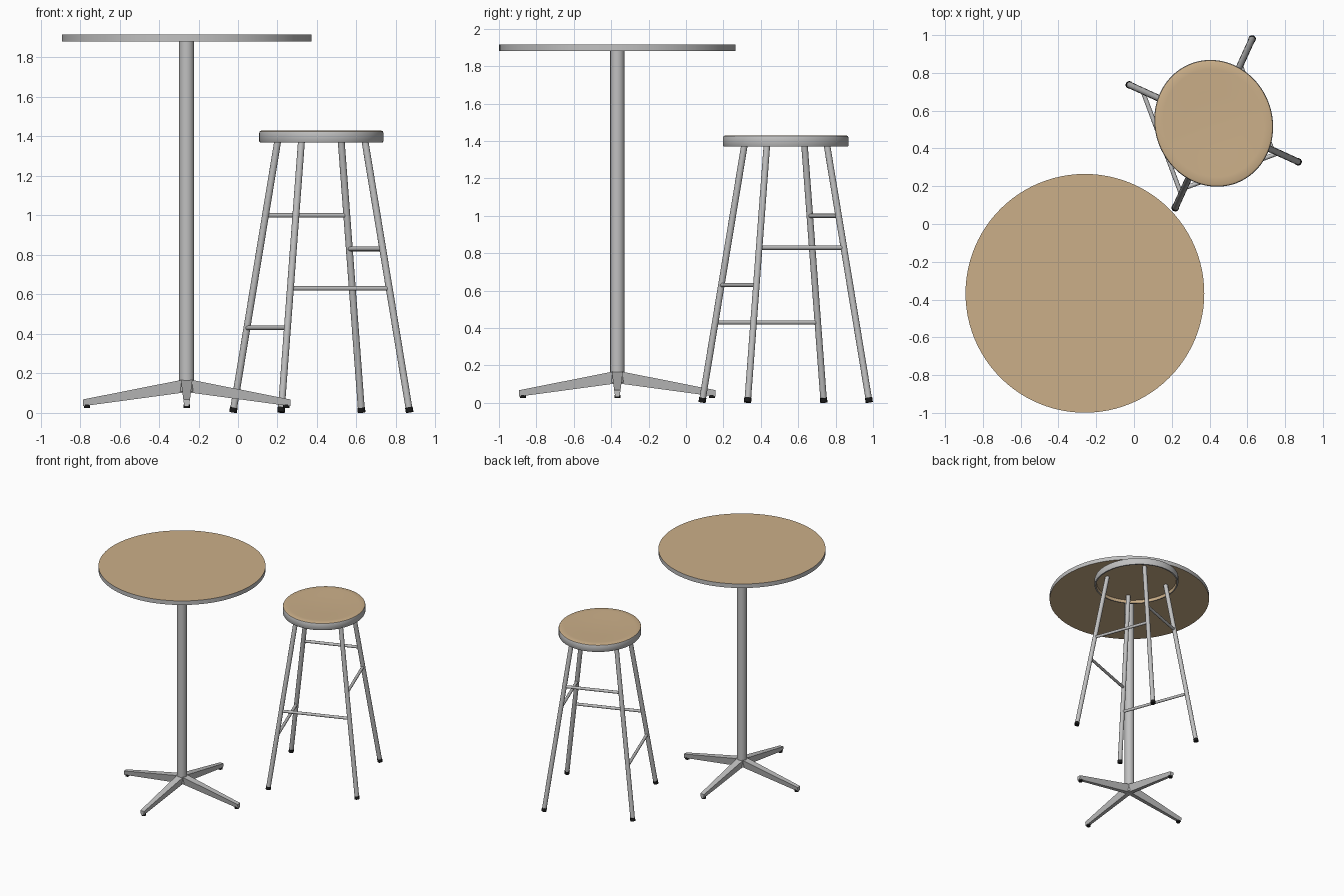
import bpy, bmesh, math
from mathutils import Vector

if "Cube" in bpy.data.objects:
    bpy.data.objects.remove(bpy.data.objects["Cube"])


def mat(name, col):
    m = bpy.data.materials.new(name)
    m.diffuse_color = (*col, 1)
    m.use_nodes = True
    m.node_tree.nodes["Principled BSDF"].inputs["Base Color"].default_value = m.diffuse_color
    return m


WOOD = mat("tan wood", (0.60, 0.43, 0.25))
GREY = mat("grey metal", (0.53, 0.53, 0.53))
BLACK = mat("black rubber", (0.01, 0.01, 0.01))


def finish(name, bm, mats, smooth=True):
    bmesh.ops.recalc_face_normals(bm, faces=bm.faces)
    me = bpy.data.meshes.new(name)
    bm.to_mesh(me)
    bm.free()
    for m in mats:
        me.materials.append(m)
    ob = bpy.data.objects.new(name, me)
    bpy.context.collection.objects.link(ob)
    if smooth:
        bpy.ops.object.select_all(action='DESELECT')
        ob.select_set(True)
        bpy.context.view_layer.objects.active = ob
        bpy.ops.object.shade_smooth_by_angle(angle=math.radians(40))
    return ob


def rod(name, a, b, r, m, n=20):
    a, b = Vector(a), Vector(b)
    bm = bmesh.new()
    bmesh.ops.create_cone(bm, cap_ends=True, segments=n, radius1=r, radius2=r, depth=(b - a).length)
    bm.transform((b - a).to_track_quat('Z', 'Y').to_matrix().to_4x4())
    bmesh.ops.translate(bm, verts=bm.verts, vec=(a + b) / 2)
    return finish(name, bm, [m])


def lathe(name, profile, mats, grey_spans, sx, sy, n=96):
    # profile runs from axis to axis; listed spans get the second material
    bm = bmesh.new()
    rings = []
    for r, z in profile:
        if r == 0:
            rings.append([bm.verts.new((0, 0, z))] * n)
        else:
            rings.append([bm.verts.new((r * sx * math.cos(2 * math.pi * i / n),
                                        r * sy * math.sin(2 * math.pi * i / n), z)) for i in range(n)])
    for k in range(len(rings) - 1):
        p, q = rings[k], rings[k + 1]
        for i in range(n):
            j = (i + 1) % n
            vs = list(dict.fromkeys([p[i], p[j], q[j], q[i]]))
            bm.faces.new(vs).material_index = int(k in grey_spans)
    return finish(name, bm, mats)


# ---- table ----
TX, TY = -0.26, -0.367
top = lathe("table_top", [(0, 1.881), (1, 1.881), (1, 1.915), (0, 1.915)], [WOOD, GREY], {1}, 0.632, 0.632)
top.location = (TX, TY, 0)
rod("table_column", (TX, TY, 0.108), (TX, TY, 1.881), 0.038, GREY, 32)

# four tapered base legs, narrower toward the bottom and the tip
for k in range(4):
    bm = bmesh.new()
    ends = []
    for x, zt, zb, wt, wb in ((0.0, 0.172, 0.105, 0.03, 0.018), (0.525, 0.068, 0.034, 0.017, 0.012)):
        ends.append([bm.verts.new(c) for c in ((x, -wt, zt), (x, wt, zt), (x, wb, zb), (x, -wb, zb))])
    p, q = ends
    bm.faces.new(p)
    bm.faces.new(q)
    for i in range(4):
        j = (i + 1) % 4
        bm.faces.new((p[i], p[j], q[j], q[i]))
    ang = k * math.pi / 2
    ob = finish(f"table_base_leg_{k + 1}", bm, [GREY], False)
    ob.location = (TX, TY, 0)
    ob.rotation_euler.z = ang
    fx, fy = TX + 0.505 * math.cos(ang), TY + 0.505 * math.sin(ang)
    rod(f"table_foot_{k + 1}", (fx, fy, 0.025), (fx, fy, 0.042), 0.016, BLACK, 16)

# ---- stool ----
SX, SY = 0.422, 0.533
seat = lathe("stool_seat",
             [(0, 1.395), (0.95, 1.395), (0.96, 1.37), (0.99, 1.37), (1, 1.375), (1, 1.418),
              (0.99, 1.426), (0.96, 1.43), (0.85, 1.43), (0.5, 1.425), (0, 1.423)],
             [WOOD, GREY], {2, 3, 4, 5}, 0.339, 0.311)
seat.location = (SX, SY, 0)
seat.rotation_euler.z = math.radians(110.5)


def on_leg(k, z):
    # point on the centre line of splayed leg k at height z
    a = math.radians(155.5 - 90 * k)
    r = 0.492 - 0.248 * z / 1.37
    return (SX + r * math.cos(a), SY + r * math.sin(a), z)


for k, z in enumerate((1.0, 0.83, 0.63, 0.43)):
    rod(f"stool_leg_{k + 1}", on_leg(k, 0.02), on_leg(k, 1.396), 0.0175, GREY)
    rod(f"stool_foot_{k + 1}", on_leg(k, 0.003), on_leg(k, 0.028), 0.0195, BLACK)
    rod(f"stool_rung_{k + 1}", on_leg(k, z), on_leg((k + 1) % 4, z), 0.0115, GREY, 16)
